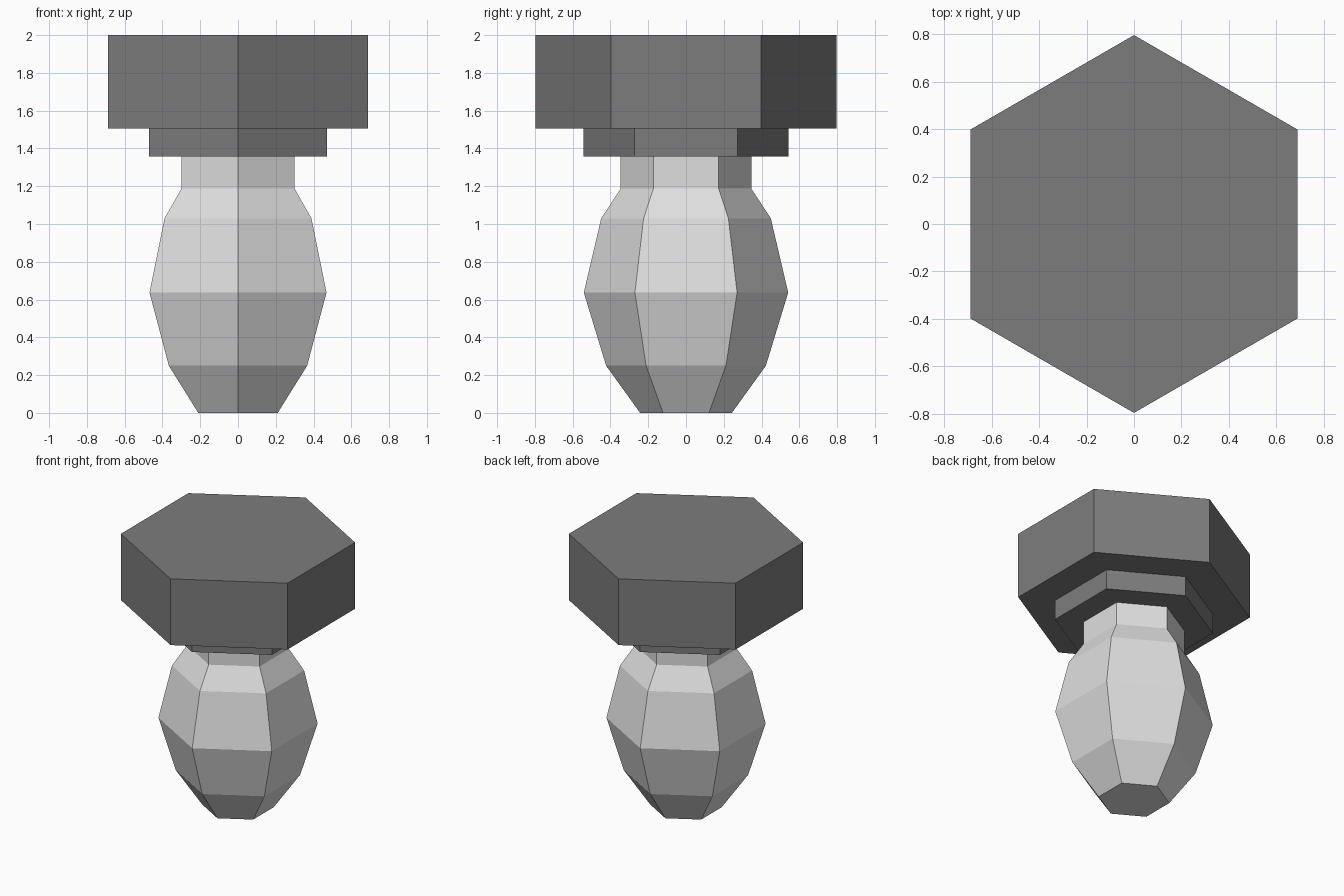
import bpy
import bmesh
from math import sin, cos, pi

cube = bpy.data.objects.get("Cube")
if cube:
    bpy.data.objects.remove(cube, do_unlink=True)

SIDES = 6


def make_material(name, value):
    mat = bpy.data.materials.new(name)
    mat.use_nodes = True
    colour = (value, value, value, 1)
    mat.diffuse_color = colour
    mat.node_tree.nodes["Principled BSDF"].inputs["Base Color"].default_value = colour
    return mat


def hex_lathe(name, profile, mat):
    """Stack six-sided rings of (corner radius, height), capped at both ends."""
    bm = bmesh.new()
    rings = []
    for r, z in profile:
        angles = [pi / 2 + 2 * pi * i / SIDES for i in range(SIDES)]
        rings.append([bm.verts.new((r * cos(a), r * sin(a), z)) for a in angles])
    for low, high in zip(rings, rings[1:]):
        for i in range(SIDES):
            j = (i + 1) % SIDES
            bm.faces.new((low[i], low[j], high[j], high[i]))
    bm.faces.new(rings[0][::-1])
    bm.faces.new(rings[-1])
    mesh = bpy.data.meshes.new(name)
    bm.to_mesh(mesh)
    bm.free()
    mesh.materials.append(mat)
    obj = bpy.data.objects.new(name, mesh)
    bpy.context.collection.objects.link(obj)
    return obj


light_grey = make_material("light_grey", 0.74)
dark_grey = make_material("dark_grey", 0.204)

# Faceted bulb with a straight neck
hex_lathe("bulb", [(0.243, 0), (0.423, 0.25), (0.541, 0.637), (0.449, 1.03),
                   (0.346, 1.187), (0.346, 1.357)], light_grey)
# Collar between neck and cap
hex_lathe("collar", [(0.543, 1.357), (0.543, 1.505)], dark_grey)
# Wide cap on top
hex_lathe("cap", [(0.796, 1.505), (0.796, 2)], dark_grey)
